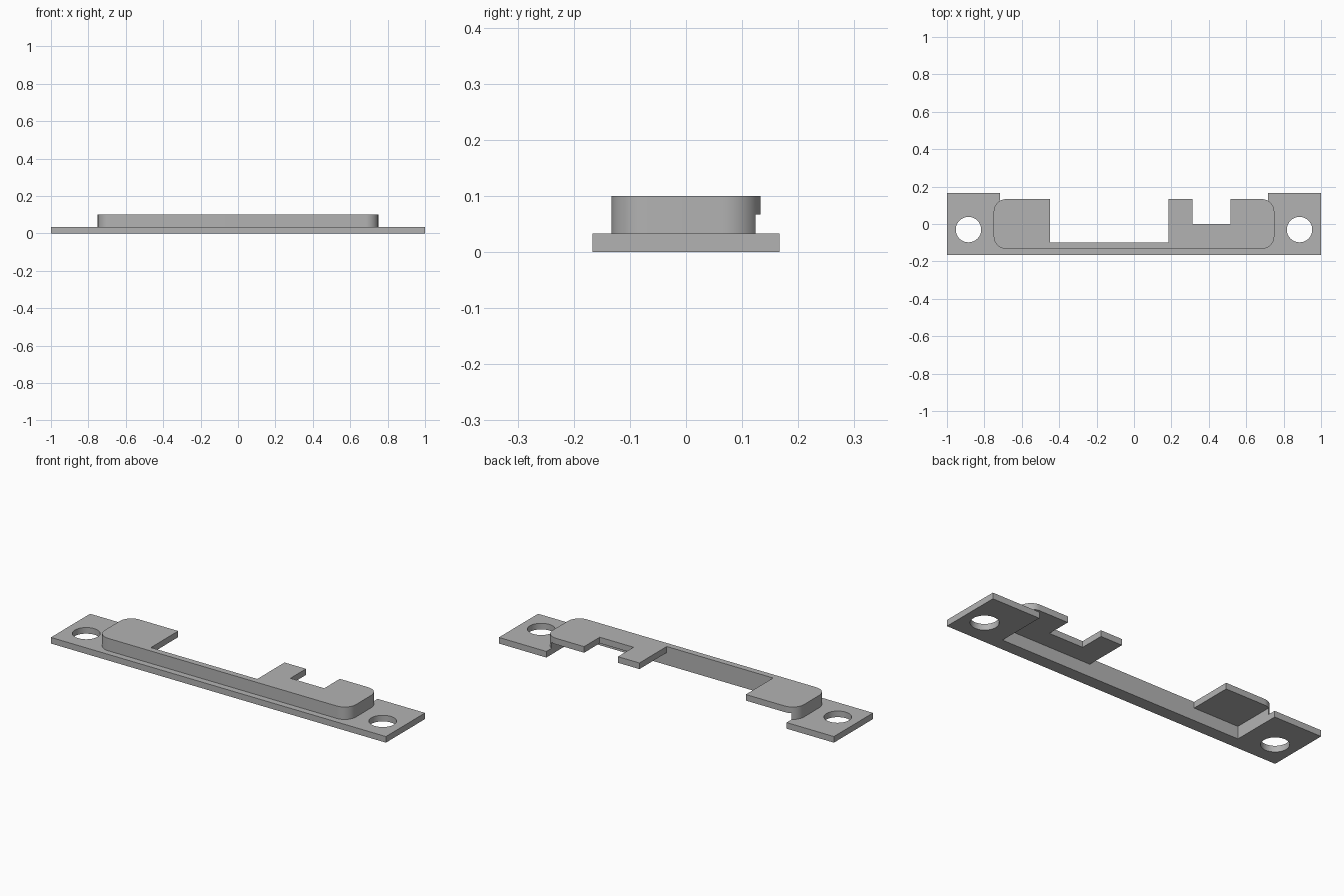
import bpy
import bmesh
import math

cube = bpy.data.objects.get("Cube")
if cube:
    bpy.data.objects.remove(cube, do_unlink=True)

grey = bpy.data.materials.new("plain grey")
grey.use_nodes = True
grey.diffuse_color = (0.45, 0.45, 0.45, 1)
grey.node_tree.nodes["Principled BSDF"].inputs["Base Color"].default_value = grey.diffuse_color


def prism(name, outline, z0, z1):
    """Extrude a flat outline upwards between two heights."""
    bm = bmesh.new()
    face = bm.faces.new([bm.verts.new((x, y, z0)) for x, y in outline])
    top = bmesh.ops.extrude_face_region(bm, geom=[face])
    moved = [v for v in top["geom"] if isinstance(v, bmesh.types.BMVert)]
    bmesh.ops.translate(bm, verts=moved, vec=(0, 0, z1 - z0))
    bmesh.ops.recalc_face_normals(bm, faces=bm.faces)
    mesh = bpy.data.meshes.new(name)
    bm.to_mesh(mesh)
    bm.free()
    mesh.materials.append(grey)
    obj = bpy.data.objects.new(name, mesh)
    bpy.context.collection.objects.link(obj)
    return obj


def box(x0, x1, y0, y1):
    return [(x0, y0), (x1, y0), (x1, y1), (x0, y1)]


def arc(cx, cy, radius, start, sweep, steps):
    angles = [math.radians(start + sweep * i / steps) for i in range(steps + 1)]
    return [(cx + radius * math.cos(a), cy + radius * math.sin(a)) for a in angles]


def combine(target, tool, operation):
    """Apply a boolean and discard the tool."""
    tool.hide_render = True
    mod = target.modifiers.new(tool.name, "BOOLEAN")
    mod.operation, mod.solver, mod.object = operation, "EXACT", tool
    bpy.context.view_layer.objects.active = target
    bpy.ops.object.modifier_apply(modifier=mod.name)
    bpy.data.objects.remove(tool, do_unlink=True)


# Flat mounting plate with a rounded raised block on it
bracket = prism("mounting_bracket", box(-1, 1, -0.167, 0.167), 0, 0.033)
r = 0.067
rounded = []
for sx, sy, start in ((1, 1, 0), (-1, 1, 90), (-1, -1, 180), (1, -1, 270)):
    rounded += arc(sx * (0.75 - r), sy * (0.133 - r), r, start, 90, 12)
combine(bracket, prism("raised_block", rounded, 0.015, 0.1), "UNION")

# Hollow under the top, open towards the back
combine(bracket, prism("cavity", box(-0.717, 0.717, -0.1, 0.3), -0.1, 0.067), "DIFFERENCE")

# Wide and narrow notches through the top
for name, x0, x1, y0 in (("wide_notch", -0.45, 0.185, -0.1), ("narrow_notch", 0.313, 0.515, 0.0)):
    combine(bracket, prism(name, box(x0, x1, y0, 0.3), 0.05, 0.2), "DIFFERENCE")

# Screw holes at both ends
for side in (-1, 1):
    hole = arc(side * 0.885, -0.03, 0.068, 0, 360, 48)[:-1]
    combine(bracket, prism("screw_hole", hole, -0.1, 0.2), "DIFFERENCE")

bpy.ops.object.select_all(action="DESELECT")
bracket.select_set(True)
bpy.context.view_layer.objects.active = bracket
bpy.ops.object.shade_smooth_by_angle(angle=math.radians(30))
